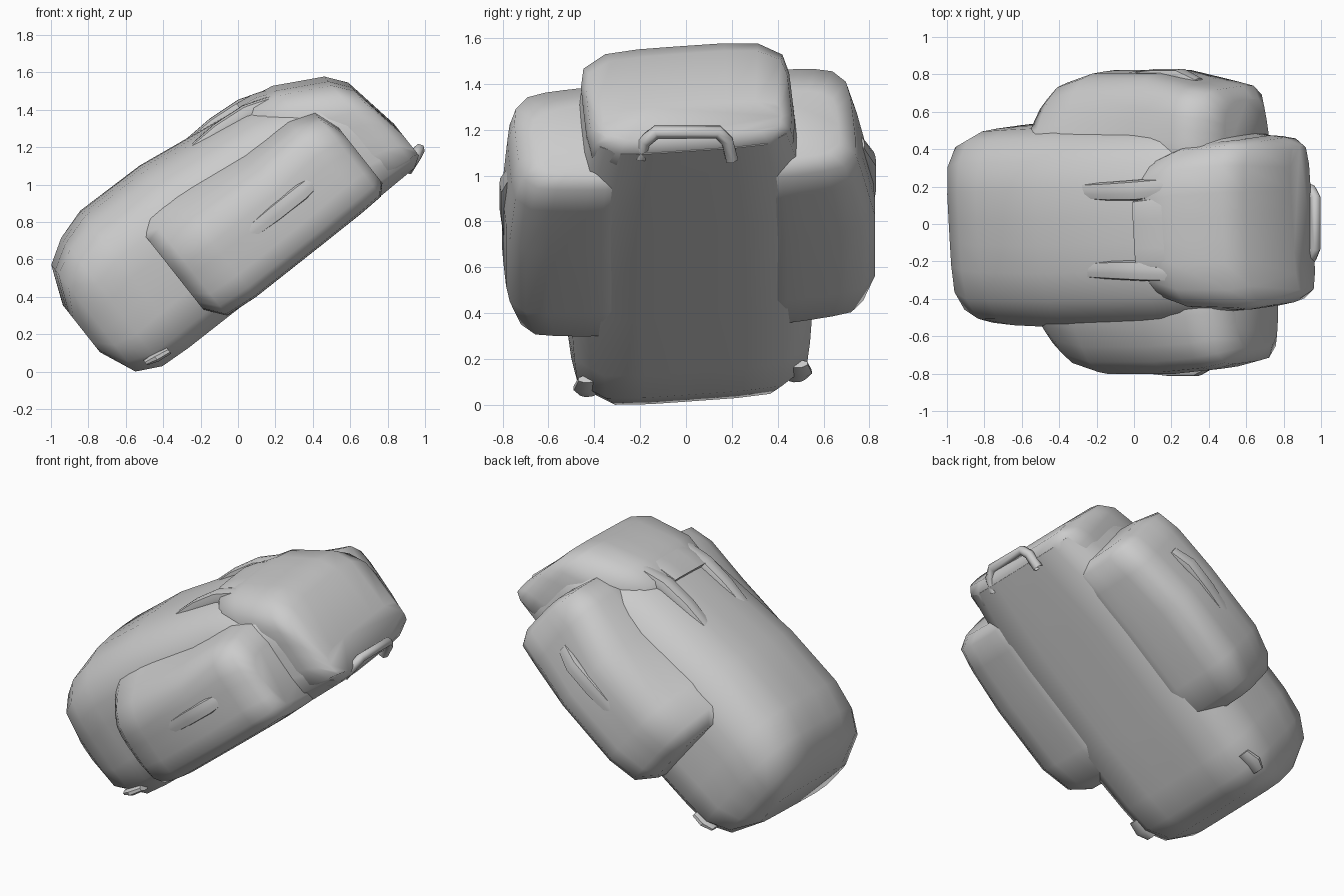
import bpy, bmesh, math
from mathutils import Vector

if "Cube" in bpy.data.objects:
    bpy.data.objects.remove(bpy.data.objects["Cube"], do_unlink=True)

grey = bpy.data.materials.new("soft_grey")
grey.use_nodes = True
colour = (0.6, 0.6, 0.6, 1)
grey.diffuse_color = colour
grey.node_tree.nodes["Principled BSDF"].inputs["Base Color"].default_value = colour

# The bag leans back: u runs from base to lid, n from back panel to front
U, N = Vector((0.785, 0, 0.62)), Vector((-0.62, 0, 0.785))
ROLL = 0.09


def place(u, y, n):
    """Bag coordinates to world, with the slight sideways roll."""
    p = U * u + N * (n + ROLL * y)
    return Vector((p.x, y - ROLL * (n - 0.7), p.z))


def loft(name, stations, back=6, sides=24, angle=60, flare=0):
    """Skin rounded-box sections (u, y0, y1, n0, n1, front squareness).
    Flare thickens the section towards the middle of the bag."""
    bm = bmesh.new()
    rings = []
    for u, y0, y1, n0, n1, front in stations:
        ring = []
        for i in range(sides):
            a = 2 * math.pi * (i + 0.5) / sides
            c, s = math.cos(a), math.sin(a)
            power = front if s > 0 else back
            r = (abs(c) ** power + abs(s) ** power) ** (-1 / power)
            y = (y0 + y1) / 2 + (y1 - y0) / 2 * c * r
            n = (n0 + n1) / 2 + (n1 - n0) / 2 * s * r
            inward = (max(abs(y0), abs(y1)) - abs(y)) / (y1 - y0)
            n += flare * inward * s * ((1.3 - u) if s > 0 else 0.2)
            ring.append(bm.verts.new(place(u, y, n)))
        rings.append(ring)
    for a, b in zip(rings, rings[1:]):
        for i in range(sides):
            j = (i + 1) % sides
            bm.faces.new((a[i], a[j], b[j], b[i]))
    bm.faces.new(rings[0])
    bm.faces.new(rings[-1])
    bmesh.ops.recalc_face_normals(bm, faces=bm.faces)
    mesh = bpy.data.meshes.new(name)
    bm.to_mesh(mesh)
    bm.free()
    mesh.materials.append(grey)
    ob = bpy.data.objects.new(name, mesh)
    bpy.context.collection.objects.link(ob)
    bpy.ops.object.select_all(action='DESELECT')
    ob.select_set(True)
    bpy.context.view_layer.objects.active = ob
    bpy.ops.object.shade_smooth_by_angle(angle=math.radians(angle))


def tube(name, points, radius):
    """Simple tube swept through world points."""
    curve = bpy.data.curves.new(name, 'CURVE')
    curve.dimensions = '3D'
    curve.bevel_depth = radius
    curve.bevel_resolution = 1
    spline = curve.splines.new('POLY')
    spline.points.add(len(points) - 1)
    for sp, p in zip(spline.points, points):
        sp.co = (*p, 1)
    curve.materials.append(grey)
    ob = bpy.data.objects.new(name, curve)
    bpy.context.collection.objects.link(ob)


# Main sack: square back, rounded front, boxy base
loft("main_sack", [
    (-0.515, -0.38, 0.38, 0.56, 0.84, 5),
    (-0.43, -0.455, 0.455, 0.36, 1.05, 5),
    (-0.30, -0.515, 0.515, 0.295, 1.13, 4),
    (-0.13, -0.53, 0.53, 0.285, 1.185, 3.3),
    (0.27, -0.55, 0.55, 0.285, 1.18, 3),
    (0.88, -0.53, 0.53, 0.285, 1.09, 3),
    (1.20, -0.47, 0.47, 0.285, 0.95, 4),
    (1.42, -0.42, 0.42, 0.29, 0.75, 5)])

# Lid that closes over the top
loft("lid", [
    (0.82, -0.30, 0.30, 0.60, 1.06, 4),
    (0.94, -0.38, 0.38, 0.48, 1.10, 4),
    (1.09, -0.44, 0.44, 0.34, 1.07, 4.5),
    (1.34, -0.455, 0.455, 0.295, 0.935, 5),
    (1.42, -0.44, 0.44, 0.295, 0.83, 5),
    (1.475, -0.39, 0.39, 0.33, 0.50, 5)])

# Lip of the lid between the straps, hanging over a shadowed gap
loft("lid_lip", [
    (0.88, -0.20, 0.16, 1.06, 1.12, 6),
    (0.98, -0.20, 0.17, 1.00, 1.105, 6),
    (1.12, -0.22, 0.20, 0.95, 1.05, 6)], angle=40)

# Side pockets flush with the back and blending into the rounded front
for side, s, slim, rise in (("right", -1, 0, 0), ("left", 1, 0.03, 0.025)):
    def span(inner, outer):
        return sorted((s * inner, s * outer))

    loft(side + "_pocket", [
        (0.06, *span(0.24, 0.69), 0.44, 0.81, 4),
        (0.14, *span(0.24, 0.755), 0.34, 0.84, 4),
        (0.32, *span(0.24, 0.805), 0.325, 0.85, 4),
        (0.75, *span(0.24, 0.805), 0.325, 0.85, 4),
        (1.04, *span(0.24, 0.78 - slim), 0.325, 0.88 + rise, 4),
        (1.18, *span(0.24, 0.75 - slim), 0.33, 0.85 + rise, 4.5),
        (1.23, *span(0.24, 0.68 - slim), 0.38, 0.72, 4)], flare=0.25)
    loft(side + "_pocket_strap", [
        (0.46, *span(0.76, 0.80), 0.58, 0.65, 4),
        (0.68, *span(0.76, 0.82), 0.57, 0.66, 4),
        (0.86, *span(0.76, 0.82), 0.57, 0.66, 4),
        (0.98, *span(0.70, 0.77), 0.58, 0.65, 4)], sides=12, angle=40)
    loft(side + "_base_tab", [
        (-0.36, *span(0.42, 0.49), 0.37, 0.40, 4),
        (-0.30, *span(0.42, 0.52), 0.35, 0.40, 4),
        (-0.22, *span(0.42, 0.50), 0.34, 0.38, 4)], sides=8, angle=40)

    # Front closing strap rising towards the lid
    loft(side + "_front_strap", [
        (0.50, *span(0.17, 0.25), 1.06, 1.125, 4),
        (0.72, *span(0.16, 0.26), 1.05, 1.135, 4),
        (0.90, *span(0.16, 0.27), 1.02, 1.12, 4),
        (1.10, *span(0.18, 0.28), 0.95, 1.05, 4)], sides=12, angle=40)

# Carrying loop on the back panel near the lid
tube("carry_loop", [(0.90, -0.20, 1.08), (0.95, -0.18, 1.15), (0.97, -0.13, 1.19),
                    (0.97, 0.14, 1.19), (0.95, 0.18, 1.15), (0.90, 0.20, 1.07)], 0.03)
